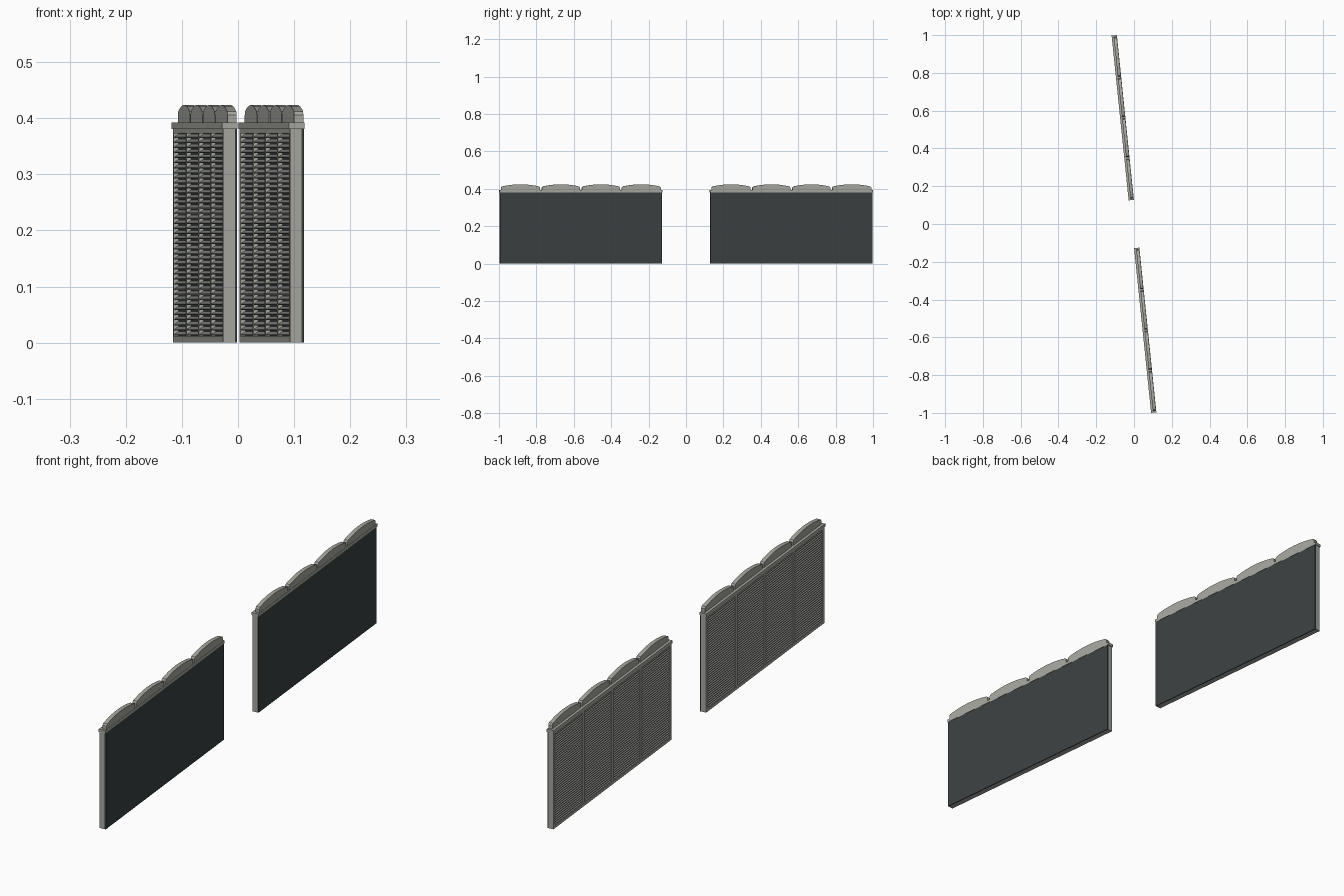
import bpy, math
from mathutils import Matrix

if "Cube" in bpy.data.objects:
    bpy.data.objects.remove(bpy.data.objects["Cube"])

ANGLE = math.radians(5.9)
CENTRES = ((-0.0595, 0.5625), (0.0595, -0.5625))
L = 0.871            # body length
BAYS = 4
SLATS = 40

def material(name, c):
    m = bpy.data.materials.new(name)
    m.diffuse_color = (*c, 1)
    m.use_nodes = True
    m.node_tree.nodes["Principled BSDF"].inputs["Base Color"].default_value = m.diffuse_color
    return m

stone = material("warm_grey", (0.38, 0.39, 0.35))
metal = material("mid_grey", (0.24, 0.245, 0.235))
dark = material("dark_panel", (0.045, 0.052, 0.052))

def box(x0, x1, y0, y1, z0, z1):
    v = [(x, y, z) for x in (x0, x1) for y in (y0, y1) for z in (z0, z1)]
    f = [(0, 1, 3, 2), (4, 6, 7, 5), (0, 4, 5, 1), (2, 3, 7, 6), (0, 2, 6, 4), (1, 5, 7, 3)]
    return v, f

def prism_y(profile, y0, y1):
    """Extrude an x-z profile along y."""
    n = len(profile)
    v = [(x, y0, z) for x, z in profile] + [(x, y1, z) for x, z in profile]
    f = [tuple(range(n)), tuple(range(2 * n - 1, n - 1, -1))]
    f += [(i, n + i, n + (i + 1) % n, (i + 1) % n) for i in range(n)]
    return v, f

def prism_x(profile, x0, x1):
    """Extrude a y-z profile along x."""
    v, f = prism_y(profile, x0, x1)
    return [(b, a, c) for a, b, c in v], [tuple(reversed(q)) for q in f]

def part(name, pieces, mat, centre):
    verts, faces = [], []
    for v, f in pieces:
        o = len(verts)
        verts += v
        faces += [tuple(i + o for i in q) for q in f]
    me = bpy.data.meshes.new(name)
    me.from_pydata(verts, [], faces)
    import bmesh
    bm = bmesh.new()
    bm.from_mesh(me)
    bmesh.ops.recalc_face_normals(bm, faces=bm.faces)
    bm.to_mesh(me)
    bm.free()
    me.materials.append(mat)
    ob = bpy.data.objects.new(name, me)
    bpy.context.collection.objects.link(ob)
    ob.matrix_world = Matrix.Translation((*centre, 0)) @ Matrix.Rotation(ANGLE, 4, 'Z')

def crown_profile(a, b):
    """Shallow arched top with softened corners."""
    mid, half = (a + b) / 2, (b - a) / 2
    pts = [(a, 0.391), (a, 0.406)]
    for i in range(11):
        t = -0.95 + 1.9 * i / 10
        pts.append((mid + half * t, 0.4235 - 0.0125 * t * t))
    return pts + [(b, 0.406), (b, 0.391)]

h = L / 2
post = 0.012
bay = (L - 2 * post) / BAYS
for side, c in zip(("back", "front"), CENTRES):
    # plain rear sheet and dark core behind the slats
    part(side + "_rear_sheet", [box(0.009, 0.0132, -h, h, 0, 0.381)], dark, c)
    part(side + "_core", [box(-0.003, 0.009, -h + post, h - post, 0.012, 0.373)], dark, c)
    # outer frame: end posts and rails
    part(side + "_frame", [
        box(-0.0118, 0.009, -h, -h + post, 0, 0.381),
        box(-0.0118, 0.009, h - post, h, 0, 0.381),
        box(-0.0118, 0.009, -h + post, h - post, 0, 0.012),
        box(-0.0118, 0.009, -h + post, h - post, 0.373, 0.381)], stone, c)
    # bay dividers
    part(side + "_dividers", [
        box(-0.0112, 0, -h + post + i * bay - 0.007, -h + post + i * bay + 0.007, 0.012, 0.373)
        for i in range(1, BAYS)], stone, c)
    # sloped louvre slats
    p = 0.361 / SLATS
    slats = []
    for j in range(SLATS):
        z = 0.012 + j * p
        prof = [(-0.0105, z + 0.001), (-0.0105, z + 0.003), (-0.003, z + 0.0075), (-0.003, z + 0.0055)]
        for i in range(BAYS):
            y = -h + post + i * bay
            slats.append(prism_y(prof, y + (0.007 if i else 0), y + bay - (0.007 if i < BAYS - 1 else 0)))
    part(side + "_slats", slats, metal, c)
    # cap rail
    part(side + "_cap", [box(-0.014, 0.014, -0.4385, 0.4385, 0.381, 0.392)], stone, c)
    # four arched crowns standing on the cap
    w = 0.858 / BAYS
    part(side + "_crowns", [
        prism_x(crown_profile(-0.429 + i * w + (0.005 if i else 0),
                              -0.429 + (i + 1) * w - (0.005 if i < BAYS - 1 else 0)), -0.0034, 0.013)
        for i in range(BAYS)], stone, c)
